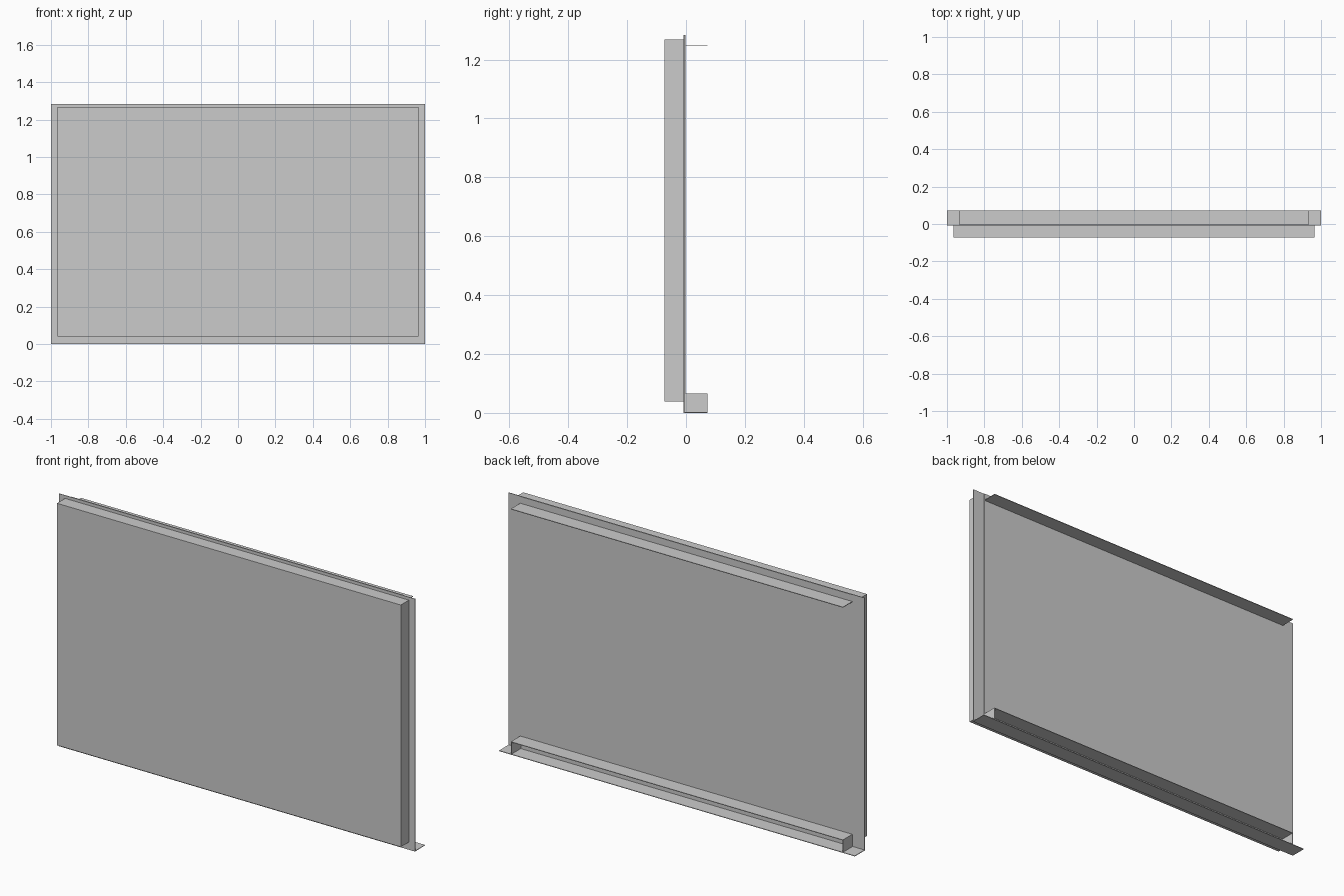
import bpy, bmesh

if "Cube" in bpy.data.objects:
    bpy.data.objects.remove(bpy.data.objects["Cube"])

W, H = 1.0, 1.283            # outer half width, height
IN_X = 0.933                 # half width of the rear panel and rails
BACK, SHEET, FRONT = 0.073, -0.005, -0.073
LOW, HIGH = 0.066, 1.247     # bottom channel top and upper flange heights
T = 0.003                    # sheet thickness


def plate(name, x0, x1, y0, y1, z0, z1):
    """Thin box between two corners."""
    bm = bmesh.new()
    bmesh.ops.create_cube(bm, size=1)
    for v in bm.verts:
        v.co = (x1 if v.co.x > 0 else x0, y1 if v.co.y > 0 else y0, z1 if v.co.z > 0 else z0)
    return finish(name, bm)


def finish(name, bm):
    mesh = bpy.data.meshes.new(name)
    bm.to_mesh(mesh)
    bm.free()
    obj = bpy.data.objects.new(name, mesh)
    bpy.context.collection.objects.link(obj)
    return obj


# raised front panel: a shallow thin walled pan
x0, z0, z1 = 0.966, 0.039, 1.268
bm = bmesh.new()
face = bm.faces.new([bm.verts.new(p) for p in (
    (-x0, FRONT, z0), (x0, FRONT, z0), (x0, FRONT, z1), (-x0, FRONT, z1))])
walls = bmesh.ops.extrude_edge_only(bm, edges=face.edges[:])["geom"]
bmesh.ops.translate(bm, vec=(0, SHEET - T - FRONT, 0),
                    verts=[v for v in walls if isinstance(v, bmesh.types.BMVert)])
bmesh.ops.recalc_face_normals(bm, faces=bm.faces[:])
pan = finish("front_panel", bm)
solid = pan.modifiers.new("thickness", 'SOLIDIFY')
solid.thickness = T
solid.offset = -1
solid.use_even_offset = True

# full backing sheet and the narrower rear panel lying on it
plate("backing_sheet", -W, W, SHEET - T, SHEET, 0, H)
plate("rear_panel", -IN_X, IN_X, SHEET, SHEET + T, 0, H)

# upper flange, shelf of the bottom channel, full width foot flange
plate("top_flange", -IN_X, IN_X, SHEET, BACK, HIGH - T / 2, HIGH + T / 2)
plate("channel_shelf", -IN_X, IN_X, SHEET, BACK, LOW - T, LOW)
plate("foot_flange", -W, W, SHEET, BACK, 0, T)

# end caps of the bottom channel
for name, s in (("left_end_cap", -1), ("right_end_cap", 1)):
    a, b = sorted((s * IN_X, s * (IN_X - T)))
    plate(name, a, b, SHEET, BACK, 0, LOW)
